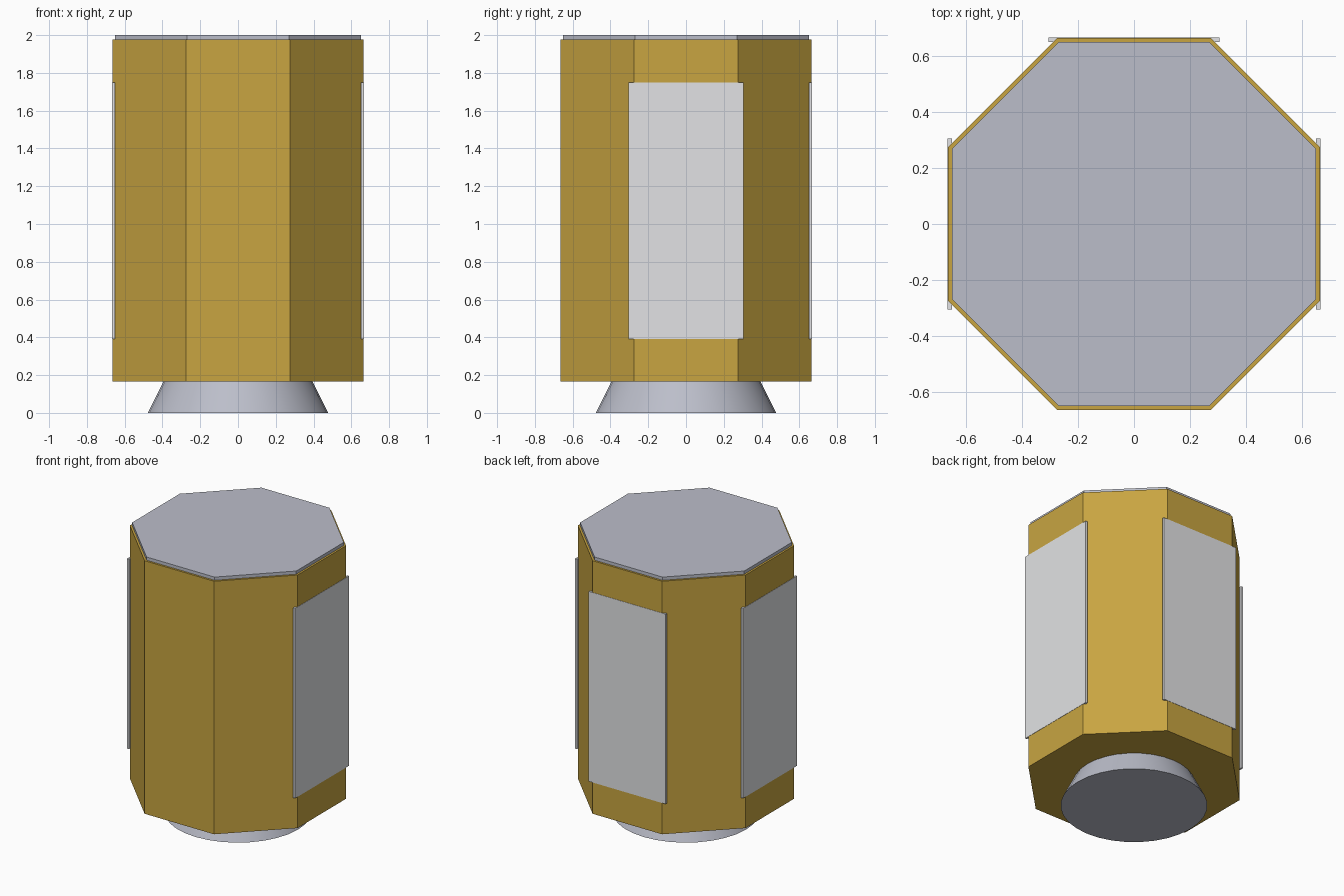
import bpy, bmesh, math
from mathutils import Matrix, Vector

cube = bpy.data.objects.get("Cube")
if cube:
    bpy.data.objects.remove(cube, do_unlink=True)


def material(name, colour):
    mat = bpy.data.materials.new(name)
    mat.use_nodes = True
    mat.diffuse_color = (*colour, 1)
    bsdf = next(n for n in mat.node_tree.nodes if n.type == "BSDF_PRINCIPLED")
    bsdf.inputs["Base Color"].default_value = (*colour, 1)
    return mat


gold = material("gold_foil", (0.58, 0.375, 0.053))
grey = material("blue_grey_metal", (0.5, 0.515, 0.59))
silver = material("pale_silver", (0.76, 0.765, 0.78))


def finish(name, bm, mat):
    mesh = bpy.data.meshes.new(name)
    bm.to_mesh(mesh)
    bm.free()
    mesh.materials.append(mat)
    obj = bpy.data.objects.new(name, mesh)
    bpy.context.collection.objects.link(obj)
    return obj


def frustum(name, sides, r_low, r_high, z_low, z_high, mat, turn=0):
    bm = bmesh.new()
    place = Matrix.Translation((0, 0, (z_low + z_high) / 2)) @ Matrix.Rotation(turn, 4, "Z")
    bmesh.ops.create_cone(bm, cap_ends=True, segments=sides, radius1=r_low,
                          radius2=r_high, depth=z_high - z_low, matrix=place)
    return finish(name, bm, mat)


def box(name, low, high, mat, turn=0):
    low, high = Vector(low), Vector(high)
    bm = bmesh.new()
    place = (Matrix.Rotation(turn, 4, "Z") @ Matrix.Translation((low + high) / 2)
             @ Matrix.Diagonal((*(high - low), 1)))
    bmesh.ops.create_cube(bm, size=1, matrix=place)
    return finish(name, bm, mat)


# Eight-sided body and its slightly smaller top plate
half_side = math.pi / 8
def corner(apothem):
    return apothem / math.cos(half_side)

frustum("body", 8, corner(0.664), corner(0.664), 0.165, 1.977, gold, half_side)
frustum("top_plate", 8, corner(0.65), corner(0.65), 1.977, 2.0, grey, half_side)

# Flared nozzle under the body
nozzle = frustum("nozzle", 32, 0.477, 0.395, 0, 0.165, grey)
bpy.ops.object.select_all(action="DESELECT")
nozzle.select_set(True)
bpy.context.view_layer.objects.active = nozzle
bpy.ops.object.shade_smooth_by_angle(angle=math.radians(30))

# Side panels on every main face but the front
for name, quarter in (("left_panel", 0), ("back_panel", 1), ("right_panel", 2)):
    box(name, (0.651, -0.305, 0.39), (0.666, 0.305, 1.75), silver, quarter * math.pi / 2)
